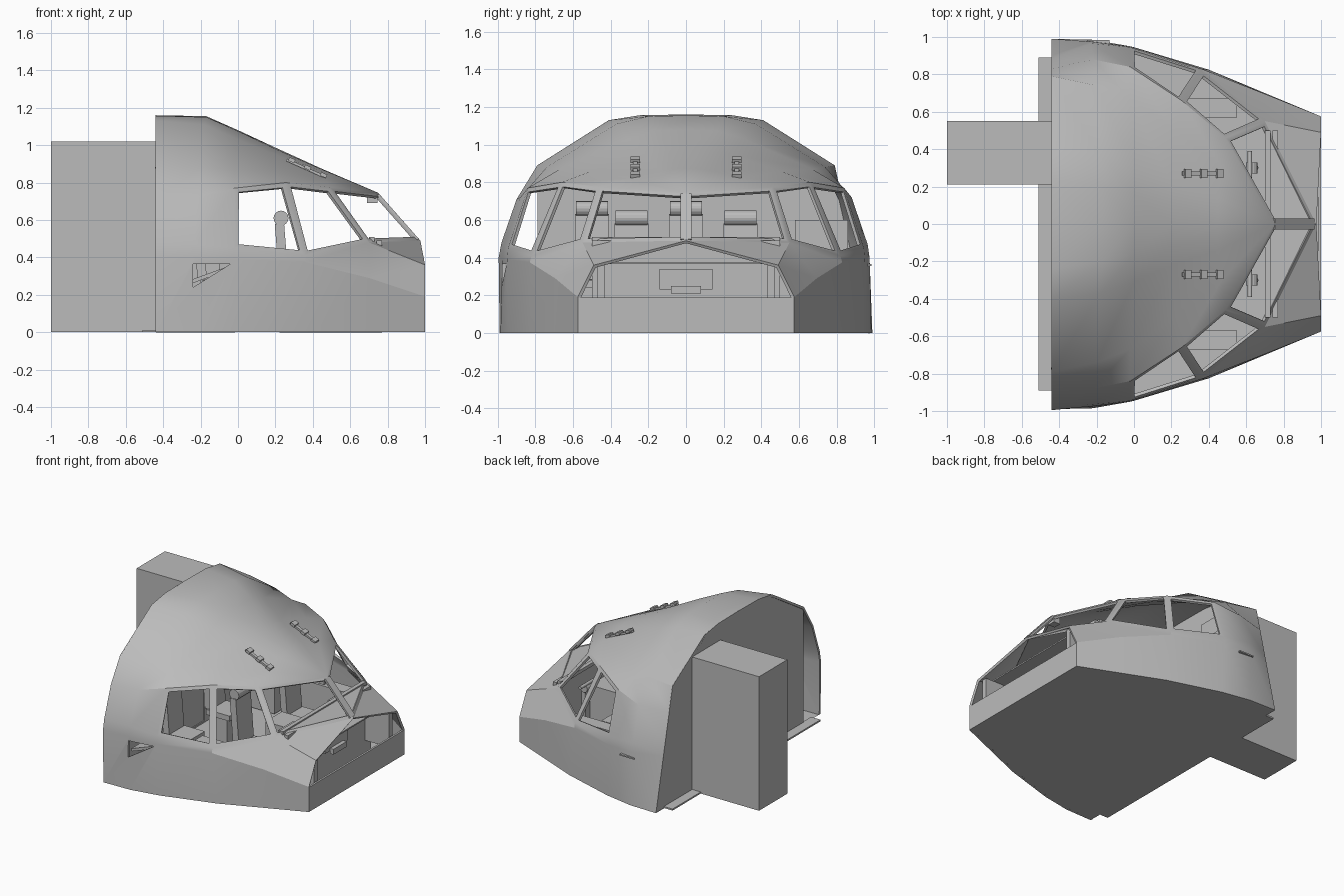
import bpy, bmesh, math
from mathutils import Vector, Matrix

if "Cube" in bpy.data.objects:
    bpy.data.objects.remove(bpy.data.objects["Cube"], do_unlink=True)

GREY = (0.5, 0.5, 0.5, 1)
grey = bpy.data.materials.new("plain_grey")
grey.use_nodes = True
grey.diffuse_color = GREY
grey.node_tree.nodes["Principled BSDF"].inputs["Base Color"].default_value = GREY
FLOOR = .01


def add_object(name, bm):
    mesh = bpy.data.meshes.new(name)
    bm.to_mesh(mesh)
    bm.free()
    mesh.materials.append(grey)
    obj = bpy.data.objects.new(name, mesh)
    bpy.context.collection.objects.link(obj)
    return obj


def polygon(name, points):
    bm = bmesh.new()
    bm.faces.new([bm.verts.new(p) for p in points])
    return add_object(name, bm)


def box(name, low, high, tilt=0):
    """Box between two corners, optionally tilted about the y axis."""
    low, high = Vector(low), Vector(high)
    size = high - low
    bm = bmesh.new()
    bmesh.ops.create_cube(bm, size=1, matrix=Matrix.Translation((low + high) / 2)
                          @ Matrix.Rotation(tilt, 4, "Y")
                          @ Matrix.Diagonal((*size, 1)))
    return add_object(name, bm)


def bar(name, centre, radius, length, axis="X"):
    """Cylinder lying across the model, or standing if axis is Z."""
    bm = bmesh.new()
    turn = Matrix.Identity(4) if axis == "Z" else Matrix.Rotation(math.pi / 2, 4, axis)
    bmesh.ops.create_cone(bm, cap_ends=True, segments=16, radius1=radius, radius2=radius,
                          depth=length, matrix=Matrix.Translation(centre) @ turn)
    return add_object(name, bm)


def apply_modifiers(obj):
    bpy.ops.object.select_all(action="DESELECT")
    obj.select_set(True)
    bpy.context.view_layer.objects.active = obj
    for modifier in list(obj.modifiers):
        bpy.ops.object.modifier_apply(modifier=modifier.name)


# Fuselage stations from rear to nose: base, waist, sill, head, shoulder, crown, top, centre
tip, peak = (.975, 0, .49), (.75, 0, .745)
stations = [
    [(-.44, -.99, 0), (-.44, -.995, .4), (-.44, -.98, .48), (-.44, -.9, .71),
     (-.44, -.79, .89), (-.44, -.41, 1.13), (-.44, -.24, 1.157), (-.44, 0, 1.16)],
    [(-.22, -.985, 0), (-.23, -.975, .4), (-.23, -.965, .47), (-.22, -.88, .72),
     (-.2, -.74, .88), (-.18, -.37, 1.11), (-.17, -.2, 1.15), (-.17, 0, 1.155)],
    [(0, -.945, 0), (-.02, -.95, .39), (-.02, -.945, .45), (-.02, -.84, .77),
     (-.02, -.67, .87), (0, -.31, 1.03), (0, -.16, 1.075), (0, 0, 1.08)],
    [(.4, -.825, 0), (.36, -.83, .375), (.36, -.82, .41), (.255, -.66, .8),
     (.22, -.5, .86), (.2, -.22, .95), (.2, -.11, .98), (.2, 0, .987)],
    [(.7, -.7, 0), (.7, -.695, .29), (.7, -.55, .48), (.49, -.46, .775),
     (.47, -.3, .82), (.45, -.14, .86), (.45, -.07, .87), (.45, 0, .873)],
    [(1, -.575, 0), (1, -.575, .19), tip] + [peak] * 5,
]
SILL = 2

bm = bmesh.new()
grid = [[bm.verts.new(p) for p in s] for s in stations]
cheek = bm.verts.new((1, -.49, .36))
windows = []
for i in range(len(grid) - 1):
    for j in range(len(grid[0]) - 1):
        a, b = grid[i], grid[i + 1]
        if i == 4 and j == 1:
            # Hood and cheek beside the open nose
            bm.faces.new((a[1], b[1], cheek, a[2]))
            bm.faces.new((a[2], cheek, b[2]))
            continue
        face = bm.faces.new((a[j], b[j], b[j + 1], a[j + 1]))
        if j == SILL and i >= 2:
            windows.append(face)

# Open the windows, leaving the frames
bm.normal_update()
bmesh.ops.inset_individual(bm, faces=windows, thickness=.026, use_even_offset=True)
bmesh.ops.delete(bm, geom=windows, context="FACES")
bmesh.ops.remove_doubles(bm, verts=bm.verts, dist=.0005)
bmesh.ops.dissolve_degenerate(bm, edges=bm.edges, dist=.0005)
shell = add_object("fuselage_shell", bm)
mirror = shell.modifiers.new("mirror", "MIRROR")
mirror.use_axis = (False, True, False)
apply_modifiers(shell)

# The left rear edge runs straight from floor to shoulder
for v in shell.data.vertices:
    if v.co.x < -.4 and v.co.y > 0 and v.co.z < .85:
        v.co.y = .99 - .225 * v.co.z

# Triangular opening low on the right side
bm = bmesh.new()
tri = bm.faces.new([bm.verts.new(p) for p in
                    ((-.24, -1.1, .24), (-.04, -1.1, .365), (-.24, -1.1, .365))])
ext = bmesh.ops.extrude_face_region(bm, geom=[tri])
bmesh.ops.translate(bm, vec=(0, .25, 0),
                    verts=[g for g in ext["geom"] if isinstance(g, bmesh.types.BMVert)])
bmesh.ops.recalc_face_normals(bm, faces=bm.faces)
cutter = add_object("opening_cutter", bm)
cutter.hide_render = True

skin = shell.modifiers.new("skin", "SOLIDIFY")
skin.thickness = .018
skin.offset = -1
cut = shell.modifiers.new("opening", "BOOLEAN")
cut.operation = "DIFFERENCE"
cut.object = cutter
apply_modifiers(shell)
bpy.data.objects.remove(cutter, do_unlink=True)
bpy.ops.object.shade_smooth_by_angle(angle=math.radians(25))

# Floor, rear bulkhead, rear step, entry box and nose plate
right = [s[0] for s in stations]
polygon("floor", [(x, -y, z) for x, y, z in right] + list(reversed(right)))
rear = [(-.437, y, z) for x, y, z in stations[0]]
polygon("rear_bulkhead", [(x, -y, z) for x, y, z in rear[:1] + rear[4:]]
        + rear[6:3:-1] + [(-.437, rear[4][1], 0)])
box("rear_step", (-.51, -.89, 0), (-.43, .89, .012))
box("entry_box", (-1, .21, 0), (-.43, .55, 1.02))
box("nose_plate", (.985, -.575, 0), (1, .575, .187))

# Windshield post, instrument panel, glareshield, compass and centre pedestal
box("windshield_post", (.847, -.029, .455), (.862, .029, .775), -.723)
box("instrument_panel", (.74, -.5, FLOOR), (.77, .5, .49))
polygon("glareshield", [(.71, -.5, .5), (.95, 0, .505), (.71, .5, .5)])
box("glareshield_lip", (.7, -.5, .485), (.73, .5, .51))
box("panel_top", (.74, -.46, .365), (.9, .46, .375))
box("display_unit", (.77, -.14, .23), (.83, .14, .34))
box("display_base", (.83, -.08, .21), (.86, .08, .25))
box("pedestal", (.3, -.1, FLOOR), (.74, .1, .32))
box("compass", (.69, -.03, .69), (.745, .03, .735))


def seat(name, x, y, base, top):
    """Seat with a pan, a leaning back and a round headrest."""
    box(name + "_stand", (x + .03, y - .06, FLOOR), (x + .15, y + .06, base - .04))
    box(name + "_pan", (x, y - .1, base - .04), (x + .2, y + .1, base))
    box(name + "_back", (x - .03, y - .09, base), (x + .02, y + .09, top - .07), -.08)
    bar(name + "_headrest", (x - .01, y, top - .04), .04, .17)


seat("left_pilot_seat", .24, .29, .24, .65)
seat("right_pilot_seat", .24, -.29, .24, .65)
seat("observer_seat", -.2, 0, .28, .7)
seat("engineer_seat", -.2, -.5, .28, .7)

# Parts paired on both sides
for side, s in (("left", 1), ("right", -1)):
    bar(side + "_yoke_column", (.65, .3 * s, .2), .015, .38, "Z")
    bar(side + "_yoke_hub", (.63, .3 * s, .41), .03, .06)
    bar(side + "_yoke_bar", (.62, .3 * s, .44), .012, .18)
    box(side + "_nose_rib", (.77, .45 * s - .02, .1), (.97, .45 * s + .02, .36))
    box(side + "_side_console", (.1, .62 * s - .05, FLOOR), (.55, .62 * s + .05, .34))
    # Slim fittings lying on the roof slope
    box(side + "_roof_rail", (.25, .27 * s - .012, .87), (.47, .27 * s + .012, .884), .42)
    for k in range(3):
        x = .27 + .085 * k
        box(side + "_roof_lug", (x, .27 * s - .025, .91 - .04 * k),
            (x + .035, .27 * s + .025, .93 - .04 * k), .42)

# Cabinet, sloping side table and the step that passes through the skin
box("rear_cabinet", (-.4, .58, FLOOR), (-.1, .86, .6))
box("side_table", (-.26, -.92, .3), (-.02, -.8, .32), -.35)
box("side_step", (-.25, .9, .355), (-.13, .985, .365))
